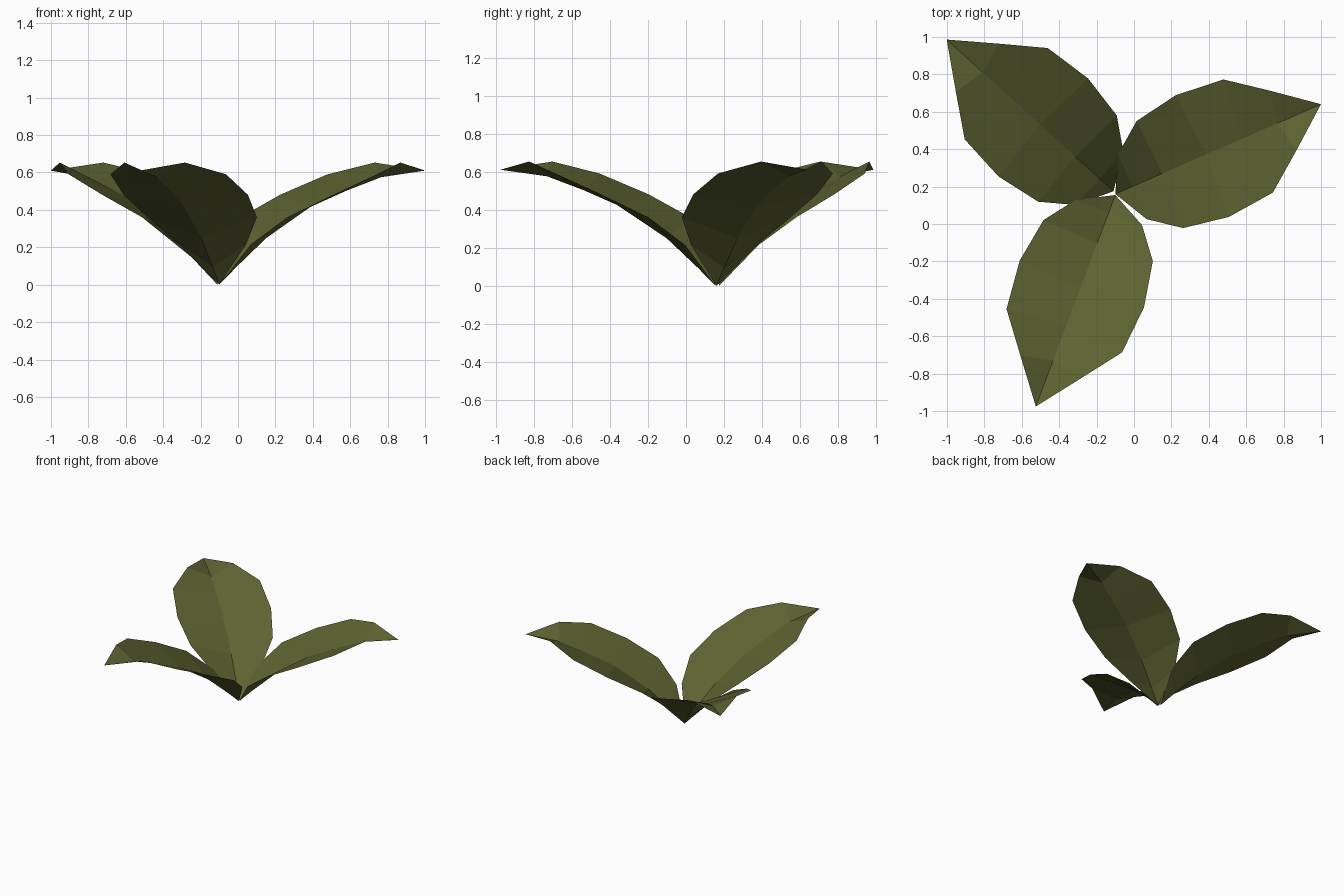
import bpy, bmesh
from math import radians
from mathutils import Matrix

if "Cube" in bpy.data.objects:
    bpy.data.objects.remove(bpy.data.objects["Cube"])

# Leaf green
green = bpy.data.materials.new("olive_green")
green.use_nodes = True
colour = (0.108, 0.122, 0.031, 1)
green.diffuse_color = colour
green.node_tree.nodes["Principled BSDF"].inputs["Base Color"].default_value = colour

# Rows from stem to tip: rib reach, rib height, edge reach, edge half width, edge height
ROWS = [
    (0.10, 0.095, 0.10, 0.19, 0.215),
    (0.275, 0.25, 0.26, 0.312, 0.36),
    (0.53, 0.415, 0.508, 0.355, 0.48),
    (0.74, 0.502, 0.775, 0.33, 0.59),
    (0.945, 0.575, 0.982, 0.173, 0.653),
]


def make_leaf(name, base, angle, length):
    """One folded leaf: two mirrored halves that share the middle rib."""
    bm = bmesh.new()
    stem = bm.verts.new((0, 0, 0))
    tip = bm.verts.new((length, 0, 0.61))
    rib = [bm.verts.new((r[0], 0, r[1])) for r in ROWS]
    for side in (1, -1):
        edge = [bm.verts.new((r[2], side * r[3], r[4])) for r in ROWS]
        faces = [(stem, rib[0], edge[0]), (rib[-1], tip, edge[-1])]
        faces += [(rib[i], rib[i + 1], edge[i + 1], edge[i]) for i in range(len(ROWS) - 1)]
        for f in faces:
            bm.faces.new(f if side > 0 else f[::-1])
    bm.transform(Matrix.Translation((*base, 0)) @ Matrix.Rotation(radians(angle), 4, "Z"))
    mesh = bpy.data.meshes.new(name)
    bm.to_mesh(mesh)
    bm.free()
    mesh.materials.append(green)
    leaf = bpy.data.objects.new(name, mesh)
    bpy.context.collection.objects.link(leaf)


make_leaf("left_leaf", (-0.10, 0.16), 23.6, 1.20)
make_leaf("back_right_leaf", (-0.11, 0.175), 137.7, 1.205)
make_leaf("front_leaf", (-0.10, 0.155), 249.4, 1.208)
